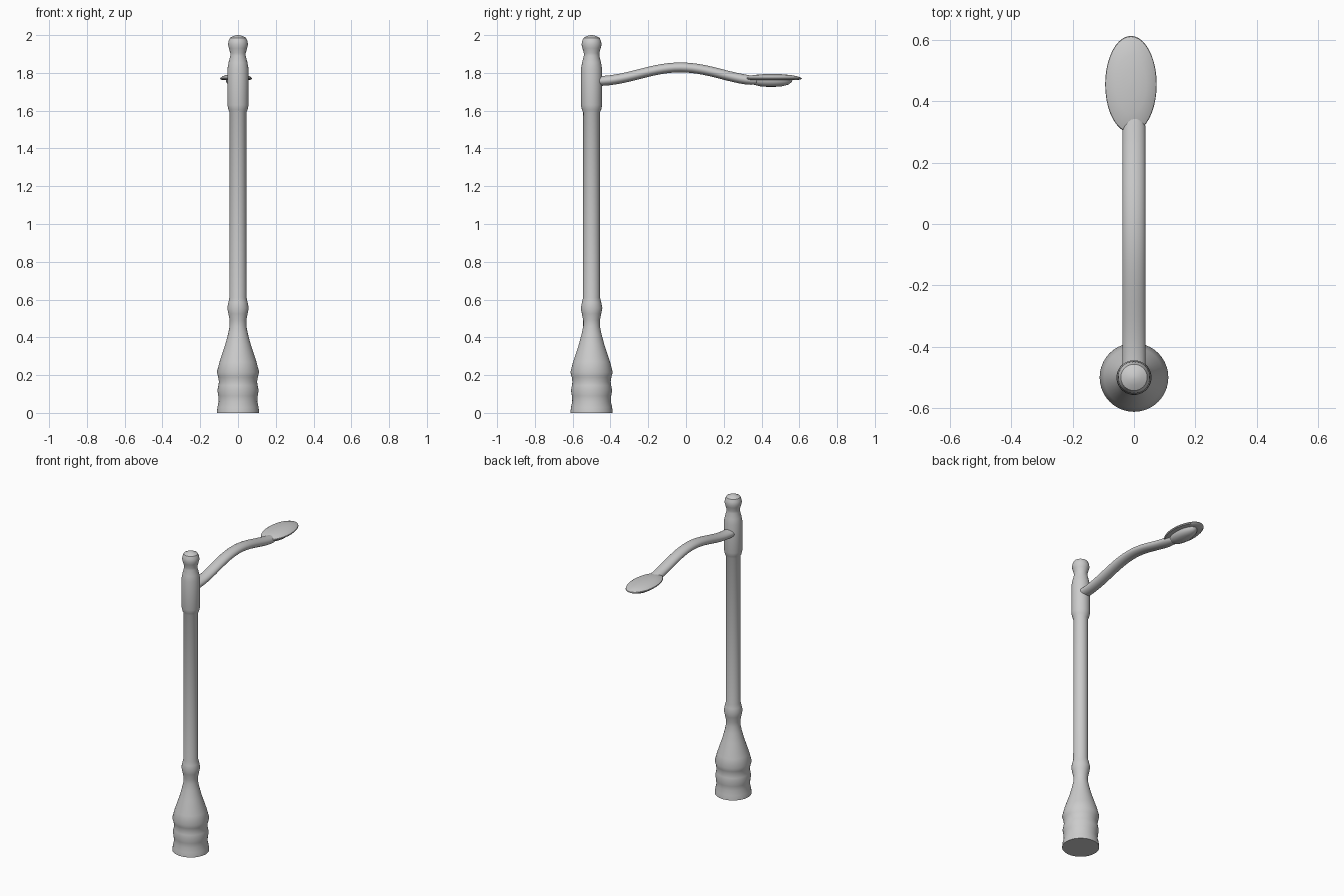
import bpy, bmesh, math

if "Cube" in bpy.data.objects:
    bpy.data.objects.remove(bpy.data.objects["Cube"])


def skin(name, rings, angle=35):
    """Join rings of points into a closed, capped, smooth skin."""
    bm = bmesh.new()
    loops = [[bm.verts.new(p) for p in ring] for ring in rings]
    n = len(loops[0])
    for a, b in zip(loops, loops[1:]):
        for i in range(n):
            j = (i + 1) % n
            bm.faces.new((a[i], a[j], b[j], b[i]))
    bm.faces.new(loops[0][::-1])
    bm.faces.new(loops[-1])
    bmesh.ops.recalc_face_normals(bm, faces=bm.faces)
    me = bpy.data.meshes.new(name)
    bm.to_mesh(me)
    bm.free()
    ob = bpy.data.objects.new(name, me)
    bpy.context.collection.objects.link(ob)
    bpy.ops.object.select_all(action='DESELECT')
    ob.select_set(True)
    bpy.context.view_layer.objects.active = ob
    bpy.ops.object.shade_smooth_by_angle(angle=math.radians(angle))
    return ob


def ellipse(cx, cy, z, rx, ry, n=40):
    return [(cx + rx * math.cos(math.tau * i / n),
             cy + ry * math.sin(math.tau * i / n), z) for i in range(n)]


# Turned post with flared base, collar, sleeve and rounded finial
profile = [(.112, 0), (.109, .03), (.102, .06), (.104, .09), (.109, .12),
           (.104, .145), (.101, .165), (.105, .19), (.112, .215), (.098, .27),
           (.068, .36), (.052, .42), (.044, .46), (.044, .49), (.051, .525),
           (.057, .555), (.051, .585), (.045, .61), (.044, 1.59),
           (.051, 1.605), (.056, 1.63), (.056, 1.82), (.05, 1.855),
           (.041, 1.89), (.041, 1.905), (.048, 1.93), (.053, 1.95),
           (.05, 1.968), (.043, 1.985), (.025, 1.995), (.006, 2.0)]
skin("post", [ellipse(0, -.5, z, r, r) for r, z in profile])

# Gently arched arm with a flattened oval section
arm = []
steps = 28
for k in range(steps + 1):
    y = -.47 + .88 * k / steps
    t = (y + .03) / .44
    z = 1.793 + .036 * math.cos(math.pi * t)
    slope = -.036 * math.pi / .44 * math.sin(math.pi * t)
    tilt = math.atan(slope)
    shrink = 1 if y < .3 else max(.15, math.sqrt(max(0, 1 - ((y - .3) / .115) ** 2)))
    ring = []
    for i in range(24):
        a = math.tau * i / 24
        h = .026 * shrink * math.sin(a)
        ring.append((.0375 * shrink * math.cos(a), y - h * math.sin(tilt),
                     z + h * math.cos(tilt)))
    arm.append(ring)
skin("arm", arm)

# Shallow domed lamp head with a thin rim
head = [(.72, 1.762), (.95, 1.764), (1, 1.769), (.985, 1.774), (.85, 1.782),
        (.6, 1.789), (.3, 1.793), (.03, 1.794)]
skin("lamp_head", [ellipse(-.01, .455, z, .084 * s, .158 * s) for s, z in head])

# Bulging lens below the head
lens = [(1, 1.766), (.96, 1.752), (.8, 1.738), (.5, 1.729), (.03, 1.725)]
skin("lens", [ellipse(-.01, .45, z, .055 * s, .115 * s) for s, z in lens])
